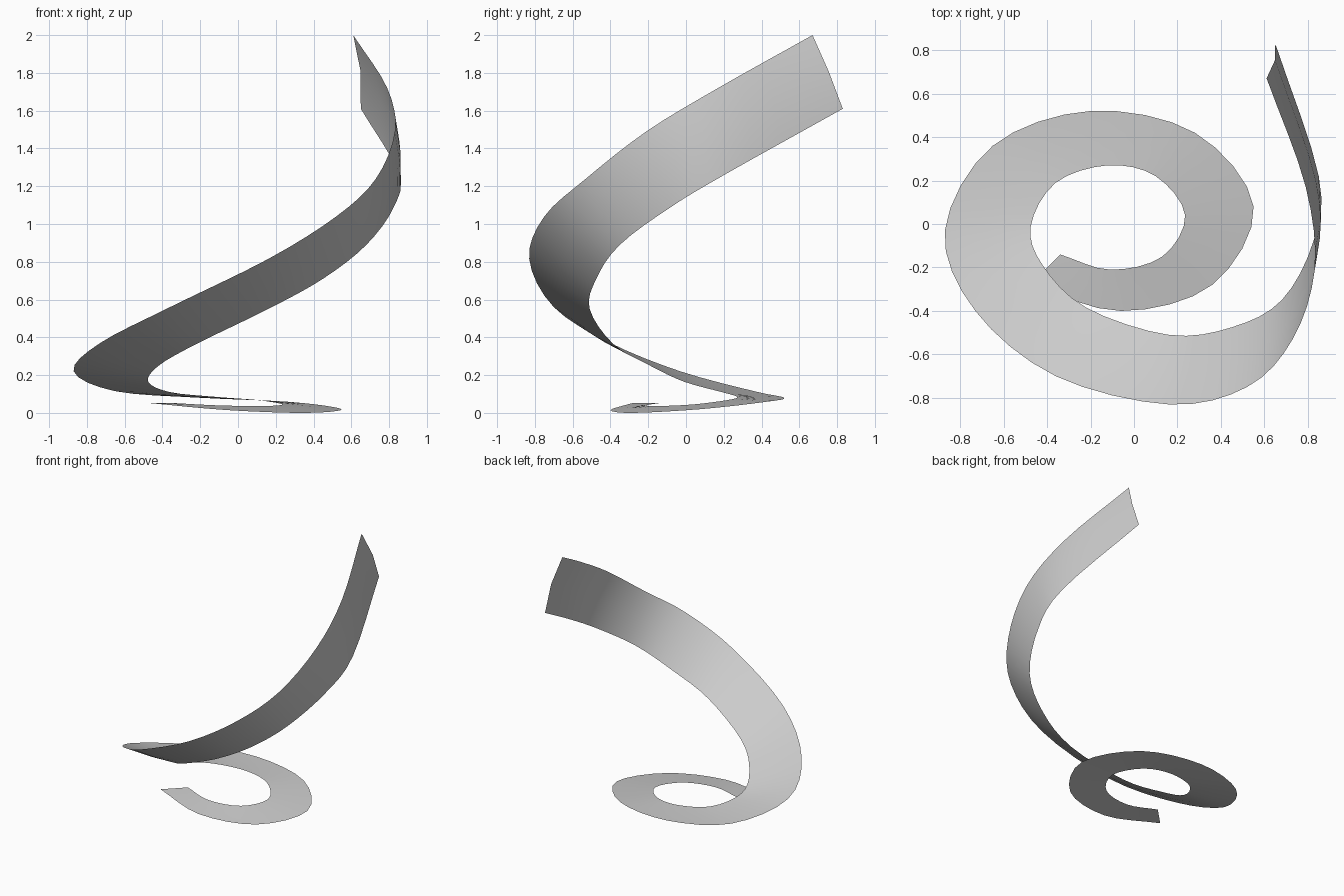
import bpy
import bmesh
from mathutils import Vector

STEPS = 4      # ribbon segments between neighbouring stations
BULGE = 0.02   # crosswise bow reached at the upper end

cube = bpy.data.objects.get("Cube")
if cube:
    bpy.data.objects.remove(cube, do_unlink=True)

# Stations along the ribbon: outer rim point, inner rim point
stations = [
    ((-.48, -.28, .053), (-.34, -.14, .052)),
    ((-.06, -.40, .015), (-.11, -.21, .04)),
    ((.36, -.28, .0), (.13, -.15, .036)),
    ((.55, .08, .02), (.235, .04, .045)),
    ((.28, .42, .058), (.10, .22, .068)),
    ((-.20, .52, .08), (-.12, .27, .085)),
    ((-.65, .36, .115), (-.36, .19, .11)),
    ((-.87, -.03, .22), (-.475, -.01, .165)),
    ((-.73, -.40, .37), (-.42, -.19, .25)),
    ((-.36, -.70, .56), (-.22, -.385, .365)),
    ((.16, -.83, .815), (.16, -.51, .55)),
    ((.52, -.75, 1.04), (.45, -.475, .71)),
    ((.73, -.53, 1.24), (.68, -.35, .89)),
    ((.83, -.21, 1.49), (.825, -.08, 1.09)),
    ((.79, .17, 1.72), (.85, .22, 1.27)),
    ((.61, .67, 2.0), (.65, .83, 1.61)),
]


def smooth_rail(points):
    """Curve that passes through every point (Catmull-Rom)."""
    pts = [Vector(p) for p in points]
    pts = [2 * pts[0] - pts[1]] + pts + [2 * pts[-1] - pts[-2]]
    rail = []
    for a, b, c, d in zip(pts, pts[1:], pts[2:], pts[3:]):
        for k in range(STEPS):
            t = k / STEPS
            rail.append(b + (c - a) * t / 2
                        + (2 * a - 5 * b + 4 * c - d) * t ** 2 / 2
                        + (3 * b - a - 3 * c + d) * t ** 3 / 2)
    return rail + [pts[-2]]


def middle_rail(outer, inner):
    """Centre line, bowed outward more and more towards the upper end."""
    rail = []
    last = len(outer) - 1
    for i, (o, n) in enumerate(zip(outer, inner)):
        along = outer[min(i + 1, last)] - outer[max(i - 1, 0)]
        outward = along.cross(o - n).normalized()
        rail.append((o + n) / 2 + outward * BULGE * (i / last) ** 2)
    return rail


def material(name, colour):
    mat = bpy.data.materials.new(name)
    mat.use_nodes = True
    mat.diffuse_color = colour
    mat.node_tree.nodes["Principled BSDF"].inputs["Base Color"].default_value = colour
    return mat


# Spiral ribbon: a thin sheet lofted through the three rails
outer_rim = smooth_rail([s[0] for s in stations])
inner_rim = smooth_rail([s[1] for s in stations])
rails = [outer_rim, middle_rail(outer_rim, inner_rim), inner_rim]

bm = bmesh.new()
rows = [[bm.verts.new(p) for p in rail] for rail in rails]
for near, far in zip(rows, rows[1:]):
    for i in range(len(near) - 1):
        bm.faces.new((near[i], near[i + 1], far[i + 1], far[i]))

mesh = bpy.data.meshes.new("spiral_ribbon")
bm.to_mesh(mesh)
bm.free()
mesh.materials.append(material("light grey", (0.6, 0.6, 0.6, 1)))

ribbon = bpy.data.objects.new("spiral_ribbon", mesh)
bpy.context.collection.objects.link(ribbon)
bpy.context.view_layer.objects.active = ribbon
ribbon.select_set(True)
bpy.ops.object.shade_smooth_by_angle()
